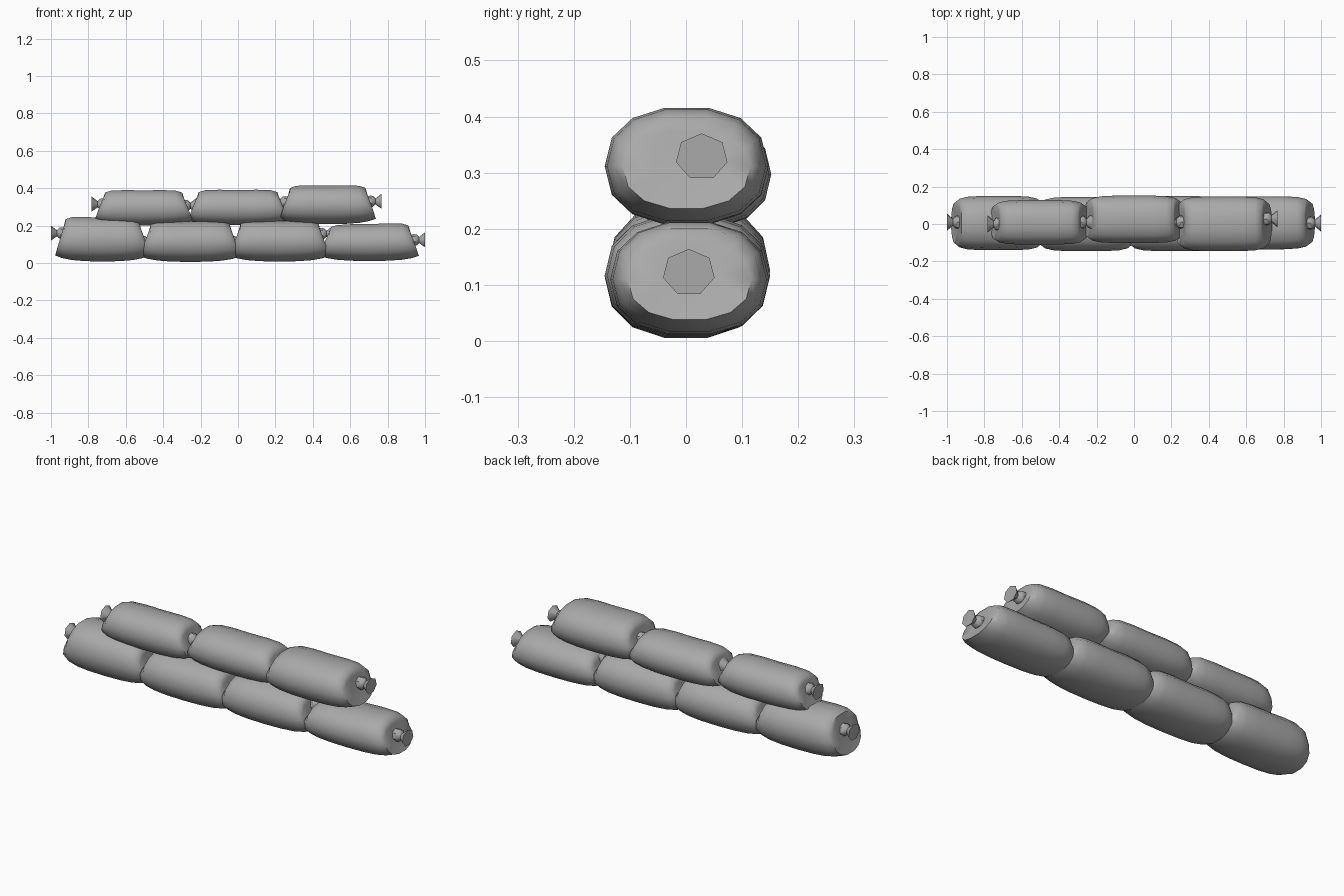
import bpy, bmesh
from math import cos, sin, pi, radians, copysign

cube = bpy.data.objects.get("Cube")
if cube:
    bpy.data.objects.remove(cube, do_unlink=True)

# One plain grey cloth for everything
cloth = bpy.data.materials.new("grey cloth")
cloth.use_nodes = True
cloth.diffuse_color = (0.4, 0.4, 0.4, 1)
cloth.node_tree.nodes["Principled BSDF"].inputs["Base Color"].default_value = (0.4, 0.4, 0.4, 1)


def loft(name, rings, angle):
    """Skin a list of vertex rings, close both ends and shade smooth."""
    bm = bmesh.new()
    loops = [[bm.verts.new(p) for p in ring] for ring in rings]
    n = len(loops[0])
    for a, b in zip(loops, loops[1:]):
        for i in range(n):
            j = (i + 1) % n
            bm.faces.new((a[i], a[j], b[j], b[i]))
    bm.faces.new(loops[0][::-1])
    bm.faces.new(loops[-1])
    bmesh.ops.recalc_face_normals(bm, faces=bm.faces)
    mesh = bpy.data.meshes.new(name)
    bm.to_mesh(mesh)
    bm.free()
    mesh.materials.append(cloth)
    obj = bpy.data.objects.new(name, mesh)
    bpy.context.collection.objects.link(obj)
    bpy.ops.object.select_all(action='DESELECT')
    obj.select_set(True)
    bpy.context.view_layer.objects.active = obj
    bpy.ops.object.shade_smooth_by_angle(angle=radians(angle))
    return obj


# Half of the sack outline, middle to end: along, width, top, bottom, lean
HALF = [(0.0, 1.0, 0.98, 1.0, 0.0), (0.4, 1.0, 1.0, 0.98, 0.0),
        (0.7, 0.97, 0.97, 0.93, 0.0), (0.88, 0.9, 0.86, 0.84, 0.01),
        (0.97, 0.78, 0.6, 0.72, 0.025), (0.95, 0.4, 0.3, 0.35, 0.012)]
SIDES = 14


def sack(name, x0, x1, y0, y1, z0, z1, tilt=0.0):
    cx, cy, cz = (x0 + x1) / 2, (y0 + y1) / 2, (z0 + z1) / 2
    hx, hy, hz = (x1 - x0) / 2, (y1 - y0) / 2, (z1 - z0) / 2
    stations = [(-1, h) for h in HALF[:0:-1]] + [(1, h) for h in HALF]
    rings = []
    for side, (t, w, top, bottom, lean) in stations:
        ring = []
        for i in range(SIDES):
            a = 2 * pi * i / SIDES
            # slightly squared oval section
            c, s = (copysign(abs(f(a)) ** 0.88, f(a)) for f in (cos, sin))
            z = s * (top if s > 0 else bottom)
            x = cx + side * (t * hx - lean * s)
            ring.append((x, cy + c * w * hy, cz + z * hz + tilt * side * t * max(s, 0)))
        rings.append(ring)
    return loft(name, rings, 55)


# Gathered neck: distance from sack, radius
NECK = [(-0.02, 0.03), (0.005, 0.032), (0.018, 0.03), (0.03, 0.017), (0.062, 0.042)]


def tie(name, x, y, z, side, size=1.0):
    rings = [[(x + side * d * size, y + r * size * 1.12 * cos(a), z + r * size * sin(a))
              for a in (2 * pi * i / 7 + pi / 2 for i in range(7))] for d, r in NECK]
    return loft(name, rings, 45)


# Lower row
sack("lower_sack_1", -0.96, -0.49, -0.14, 0.15, 0.005, 0.246, -0.008)
sack("lower_sack_2", -0.505, -0.005, -0.145, 0.145, 0.003, 0.226)
sack("lower_sack_3", -0.025, 0.47, -0.145, 0.15, 0.005, 0.228)
sack("lower_sack_4", 0.455, 0.95, -0.135, 0.148, 0.008, 0.212, 0.006)

# Upper row
sack("upper_sack_1", -0.75, -0.26, -0.11, 0.128, 0.198, 0.392)
sack("upper_sack_2", -0.25, 0.25, -0.102, 0.152, 0.2, 0.394)
sack("upper_sack_3", 0.24, 0.72, -0.145, 0.147, 0.205, 0.418)

# Tied ends
tie("lower_tie_left_end", -0.938, 0.01, 0.158, -1)
tie("lower_tie_inner_1", -0.51, 0.01, 0.12, 1, 0.8)
tie("lower_tie_inner_2", -0.03, 0.0, 0.12, 1, 0.8)
tie("lower_tie_inner_3", 0.443, 0.01, 0.155, 1)
tie("lower_tie_right_end", 0.938, 0.005, 0.122, 1)
tie("upper_tie_left_end", -0.72, 0.0, 0.313, -1)
tie("upper_tie_inner_1", -0.285, 0.01, 0.305, 1)
tie("upper_tie_inner_2", 0.257, 0.01, 0.325, -1)
tie("upper_tie_right_end", 0.705, 0.028, 0.328, 1)
